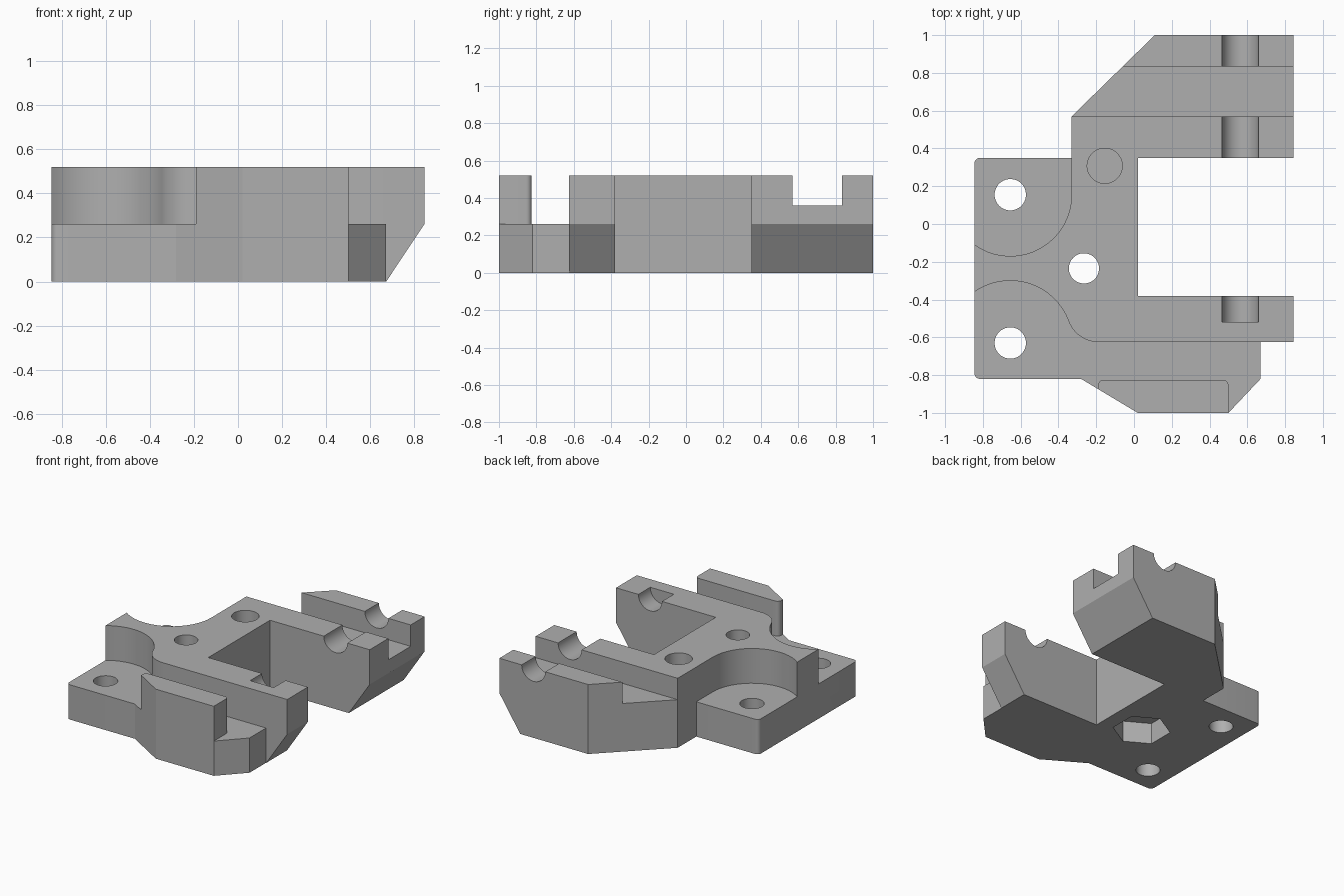
import bpy, bmesh
from math import cos, sin, radians

if "Cube" in bpy.data.objects:
    bpy.data.objects.remove(bpy.data.objects["Cube"])

TOP, STEP, OVER = 0.52, 0.26, 0.7

grey = bpy.data.materials.new("plain grey")
grey.use_nodes = True
grey.diffuse_color = (0.43, 0.43, 0.43, 1)
grey.node_tree.nodes["Principled BSDF"].inputs["Base Color"].default_value = grey.diffuse_color


def arc(cx, cy, r, start, end, steps=24):
    angles = [radians(start + (end - start) * i / steps) for i in range(steps + 1)]
    return [(cx + r * cos(a), cy + r * sin(a)) for a in angles]


def circle(cx, cy, r, sides=48, turn=0):
    return arc(cx, cy, r, turn, turn + 360, sides)[:-1]


def prism(name, profile, low, high, along="z"):
    """Extrude a 2D profile along z, or an x-z profile along y."""
    bm = bmesh.new()
    place = (lambda a, b: (a, b, low)) if along == "z" else (lambda a, b: (a, low, b))
    face = bm.faces.new([bm.verts.new(place(a, b)) for a, b in profile])
    new = bmesh.ops.extrude_face_region(bm, geom=[face])["geom"]
    move = (0, 0, high - low) if along == "z" else (0, high - low, 0)
    bmesh.ops.translate(bm, vec=move, verts=[v for v in new if isinstance(v, bmesh.types.BMVert)])
    bmesh.ops.recalc_face_normals(bm, faces=bm.faces)
    mesh = bpy.data.meshes.new(name)
    bm.to_mesh(mesh)
    bm.free()
    mesh.materials.append(grey)
    obj = bpy.data.objects.new(name, mesh)
    bpy.context.collection.objects.link(obj)
    return obj


# Full height body with two arms and rounded plate corners
outline = (arc(-0.815, -0.79, 0.03, 180, 270, 6)
           + [(-0.28, -0.82), (0.02, -1), (0.5, -1), (0.67, -0.82), (0.67, -0.625),
              (0.845, -0.625), (0.845, -0.38), (0.02, -0.38), (0.02, 0.35), (0.845, 0.35),
              (0.845, 1), (0.11, 1), (-0.33, 0.57), (-0.33, 0.35)]
           + arc(-0.815, 0.32, 0.03, 90, 180, 6))
body = prism("bracket_body", outline, 0, TOP)

# Screw pocket at the back, curved around its screw
back_pocket = arc(-0.655, 0.155, 0.325, 180, 360) + [(-0.33, 0.45), (-0.98, 0.45)]

# Screw pocket at the front, flowing into the channel behind the front tab
front_channel = (arc(-0.655, -0.63, 0.33, 180, 20.5)
                 + arc(-0.187, -0.455, 0.17, 200.5, 270, 12)[1:]
                 + [(1, -0.625), (1, -1.2), (0.5, -1.2)]
                 + arc(0.47, -0.855, 0.03, 0, 90, 6)
                 + arc(-0.16, -0.855, 0.03, 90, 180, 6)
                 + [(-0.19, -1.2), (-0.985, -1.2)])

chamfer = [(0.6047, -0.1), (0.672, 0), (0.845, STEP), (0.9, 0.343), (1, 0.343), (1, -0.1)]
slot = [(-0.6, 0.57), (1, 0.57), (1, 0.835), (-0.6, 0.835)]
groove = circle(0.5625, TOP, 0.0975)

cutters = [
    prism("back_pocket_cutter", back_pocket, STEP, OVER),
    prism("front_channel_cutter", front_channel, STEP, OVER),
    prism("slot_cutter", slot, 0.36, OVER),
    prism("arm_chamfer_cutter", chamfer, -0.63, 1.1, "y"),
    prism("back_groove_cutter", groove, 0.2, 1.1, "y"),
    prism("front_groove_cutter", groove, -0.52, -0.2, "y"),
    prism("back_screw_cutter", circle(-0.655, 0.155, 0.083), -0.1, OVER),
    prism("front_screw_cutter", circle(-0.655, -0.63, 0.083), -0.1, OVER),
    prism("middle_screw_cutter", circle(-0.265, -0.235, 0.08), -0.1, OVER),
    prism("nut_pocket_cutter", circle(-0.265, -0.235, 0.2, 6, 90), -0.1, 0.16),
    prism("blind_hole_cutter", circle(-0.155, 0.308, 0.093), STEP, OVER),
]

# Carve the body, then discard the cutters
bpy.context.view_layer.objects.active = body
for cutter in cutters:
    cutter.hide_render = True
    cut = body.modifiers.new(cutter.name, "BOOLEAN")
    cut.operation = "DIFFERENCE"
    cut.solver = "EXACT"
    cut.object = cutter
    bpy.ops.object.modifier_apply(modifier=cut.name)
    bpy.data.objects.remove(cutter)

# Smooth curved walls, keep edges sharp
bpy.ops.object.select_all(action="DESELECT")
body.select_set(True)
bpy.ops.object.shade_smooth_by_angle(angle=radians(20))
